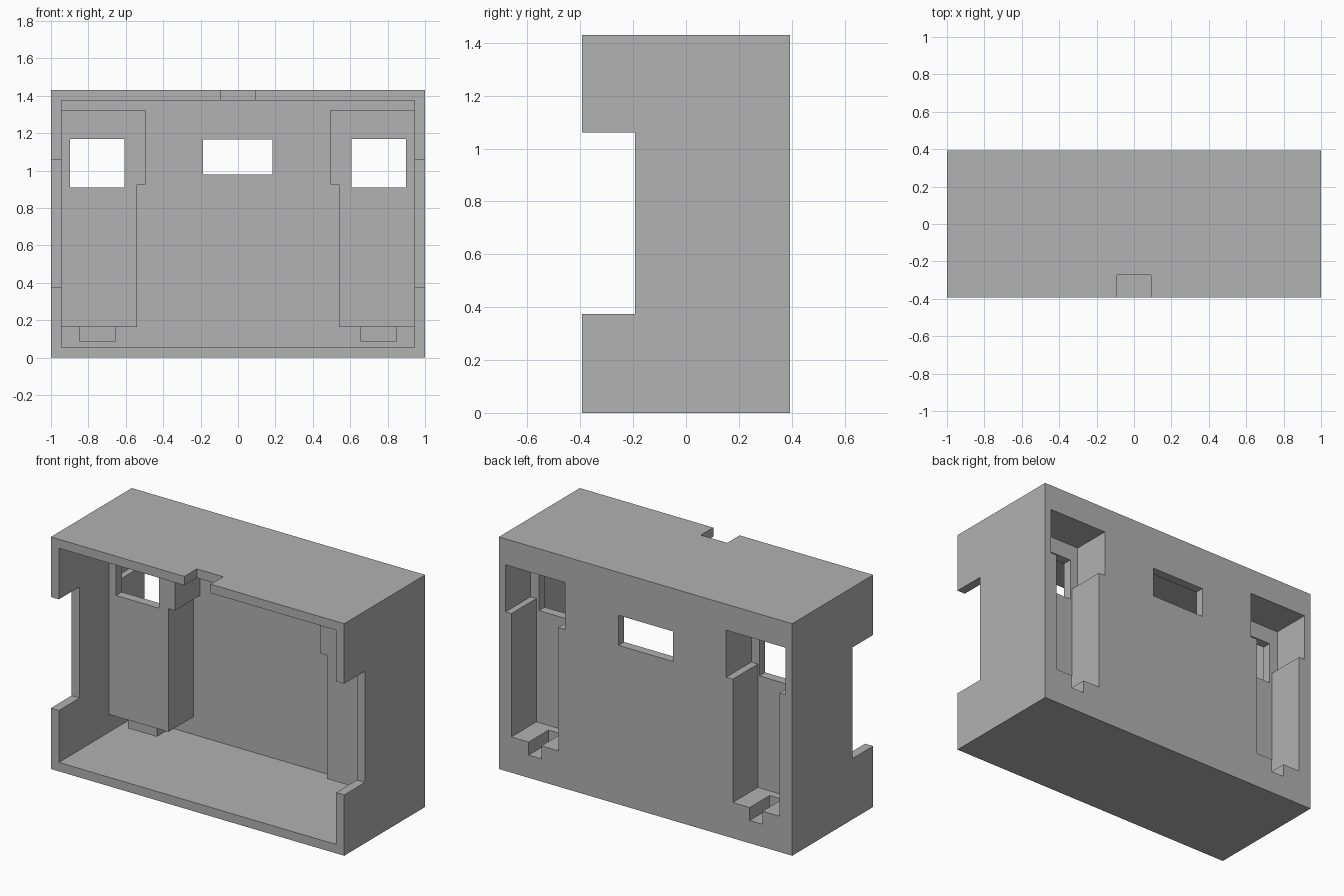
import bpy
import bmesh

default_cube = bpy.data.objects.get("Cube")
if default_cube:
    bpy.data.objects.remove(default_cube, do_unlink=True)

WALL = 0.055
WIDTH, DEPTH, HEIGHT = 1.0, 0.394, 1.43   # half width, half depth, full height
INNER = WIDTH - WALL

grey = bpy.data.materials.new("plain grey")
grey.use_nodes = True
grey.diffuse_color = (0.445, 0.445, 0.445, 1)
grey.node_tree.nodes["Principled BSDF"].inputs["Base Color"].default_value = grey.diffuse_color


def extrude(name, outline, y0, y1):
    """Prism from an (x, z) outline, running from y0 to y1."""
    bm = bmesh.new()
    face = bm.faces.new([bm.verts.new((x, y0, z)) for x, z in outline])
    moved = bmesh.ops.extrude_face_region(bm, geom=[face])["geom"]
    verts = [v for v in moved if isinstance(v, bmesh.types.BMVert)]
    bmesh.ops.translate(bm, verts=verts, vec=(0, y1 - y0, 0))
    bmesh.ops.recalc_face_normals(bm, faces=bm.faces)
    mesh = bpy.data.meshes.new(name)
    bm.to_mesh(mesh)
    bm.free()
    mesh.materials.append(grey)
    obj = bpy.data.objects.new(name, mesh)
    bpy.context.collection.objects.link(obj)
    return obj


def rect(x0, x1, z0, z1):
    return [(x0, z0), (x1, z0), (x1, z1), (x0, z1)]


def flip(outline, side):
    return [(side * x, z) for x, z in outline]


def combine(target, operation, outline, y0, y1):
    """Join or cut the target with a prism, then discard the prism."""
    tool = extrude("tool", outline, y0, y1)
    tool.hide_render = True
    mod = target.modifiers.new("shape", "BOOLEAN")
    mod.operation = operation
    mod.solver = "EXACT"
    mod.object = tool
    bpy.context.view_layer.objects.active = target
    bpy.ops.object.modifier_apply(modifier=mod.name)
    bpy.data.objects.remove(tool, do_unlink=True)


# Open-fronted case
case = extrude("case", rect(-WIDTH, WIDTH, 0, HEIGHT), -DEPTH, DEPTH)
combine(case, "DIFFERENCE", rect(-INNER, INNER, WALL, HEIGHT - WALL),
        -DEPTH - 0.1, DEPTH - WALL)

# Pocket housings inside, each with a small foot below
pod = [(0.495, 1.325), (0.97, 1.325), (0.97, 0.165),
       (0.54, 0.165), (0.54, 0.925), (0.495, 0.925)]
foot = rect(0.655, 0.85, 0.085, 0.19)
for side in (-1, 1):
    combine(case, "UNION", flip(pod, side), 0.094, 0.36)
    combine(case, "UNION", flip(foot, side), 0.145, 0.36)

# Stepped pockets open to the back, with foot slots and front windows
pocket = [(0.55, 1.27), (0.955, 1.27), (0.955, 0.98), (0.915, 0.98),
          (0.915, 0.22), (0.595, 0.22), (0.595, 0.98), (0.55, 0.98)]
slot = rect(0.71, 0.797, 0.14, 0.3)
window = rect(0.606, 0.897, 0.91, 1.17)
for side in (-1, 1):
    combine(case, "DIFFERENCE", flip(pocket, side), 0.15, 0.5)
    combine(case, "DIFFERENCE", flip(slot, side), 0.2, 0.5)
    combine(case, "DIFFERENCE", flip(window, side), 0.0, 0.2)

# Middle window in the back wall
combine(case, "DIFFERENCE", rect(-0.186, 0.184, 0.98, 1.165), 0.2, 0.5)

# Notches in both side walls and the top lip
combine(case, "DIFFERENCE", rect(-1.2, 1.2, 0.375, 1.06), -0.5, -0.193)
combine(case, "DIFFERENCE", rect(-0.09, 0.09, 1.3, 1.6), -0.5, -0.273)
